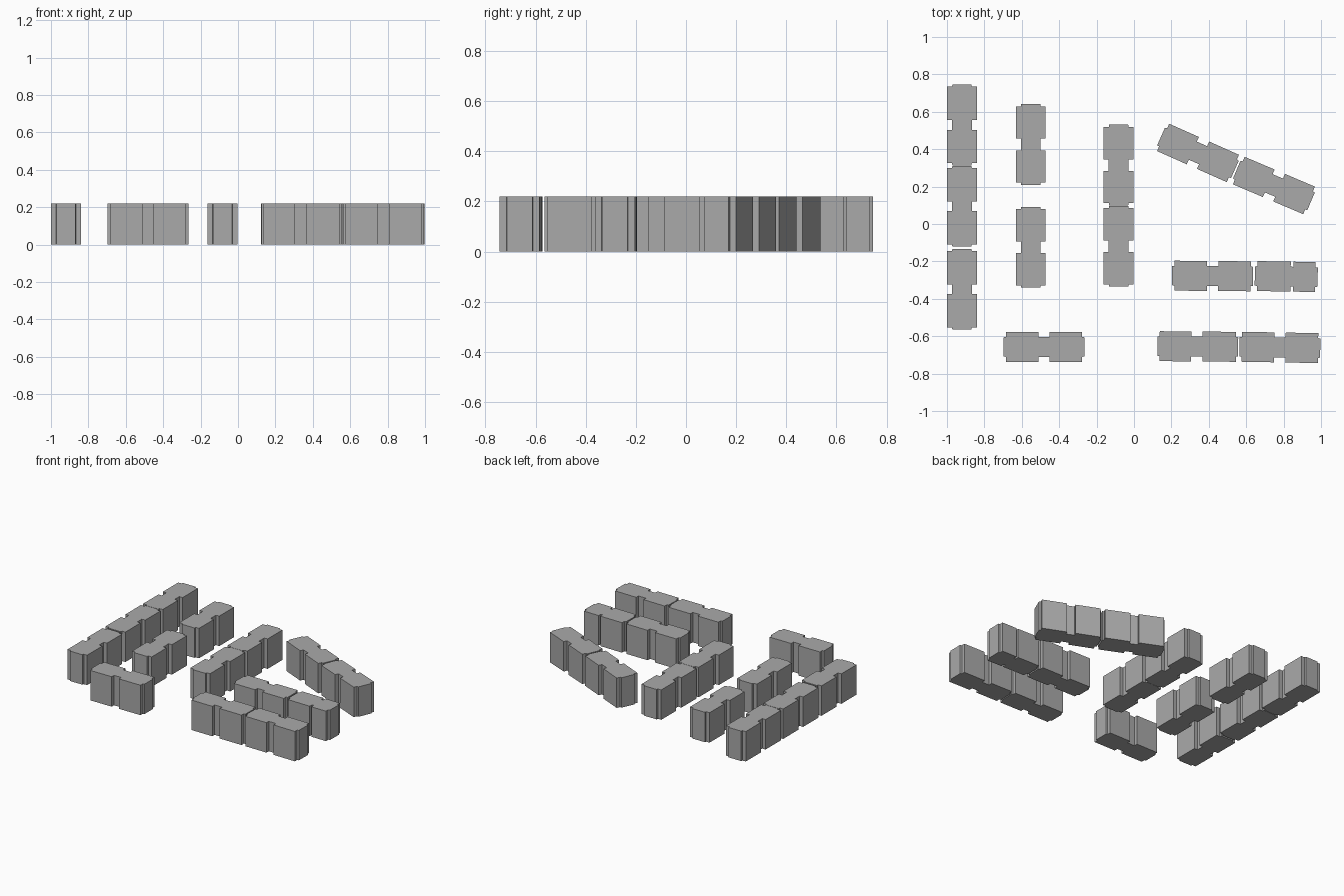
import bpy
import bmesh
from math import radians
from mathutils import Matrix

cube = bpy.data.objects.get("Cube")
if cube:
    bpy.data.objects.remove(cube, do_unlink=True)

HEIGHT = 0.22
HALF_WIDTH = 0.08
NECK = 0.053      # half width of the recesses and end walls
CAP = 0.012       # depth of the projecting end walls

grey = bpy.data.materials.new("concrete_grey")
grey.use_nodes = True
grey.diffuse_color = (0.4, 0.4, 0.4, 1)
grey.node_tree.nodes["Principled BSDF"].inputs["Base Color"].default_value = (0.4, 0.4, 0.4, 1)


def block(name, x, y, angle=0, length=0.432, notch=0.0, gap=0.06):
    """Extruded footprint: two wide halves, a recessed middle and stepped ends."""
    end = length / 2
    body = end - CAP
    a, b = notch - gap / 2, notch + gap / 2
    side = [(-end, NECK - 0.002), (-body, NECK), (-body, HALF_WIDTH),
            (a, HALF_WIDTH), (a, NECK), (b, NECK), (b, HALF_WIDTH),
            (body, HALF_WIDTH), (body, NECK), (end, NECK - 0.002)]
    outline = side + [(u, -v) for u, v in reversed(side)]

    bm = bmesh.new()
    base = bm.faces.new([bm.verts.new((u, v, 0)) for u, v in outline])
    top = bmesh.ops.extrude_face_region(bm, geom=[base], use_keep_orig=True)
    verts = [g for g in top["geom"] if isinstance(g, bmesh.types.BMVert)]
    bmesh.ops.translate(bm, verts=verts, vec=(0, 0, HEIGHT))
    bmesh.ops.recalc_face_normals(bm, faces=bm.faces)

    mesh = bpy.data.meshes.new(name)
    bm.to_mesh(mesh)
    bm.free()
    mesh.materials.append(grey)
    obj = bpy.data.objects.new(name, mesh)
    obj.matrix_world = Matrix.Translation((x, y, 0)) @ Matrix.Rotation(radians(angle), 4, "Z")
    bpy.context.collection.objects.link(obj)


# Rows running front to back
for row, x, centres in (("outer_row", -0.92, (0.53, 0.095, -0.349)),
                        ("inner_row", -0.552, (0.425, -0.124)),
                        ("centre_row", -0.082, (0.315, -0.119))):
    for i, y in enumerate(centres):
        block(f"{row}_block_{i + 1}", x, y, 90, gap=0.053 if row == "outer_row" else 0.062)

# Front row
block("front_right_block", -0.481, -0.657)
block("front_left_block_1", 0.341, -0.655, -0.5, notch=-0.005)
block("front_left_block_2", 0.78, -0.66, -1)

# Second row, with one shorter block
block("second_row_block", 0.42, -0.278, -0.5)
block("second_row_short_block", 0.814, -0.281, -1, length=0.336, notch=0.03, gap=0.014)

# Slanted pair at the back
block("slanted_block_1", 0.342, 0.38, -24)
block("slanted_block_2", 0.748, 0.206, -23)
